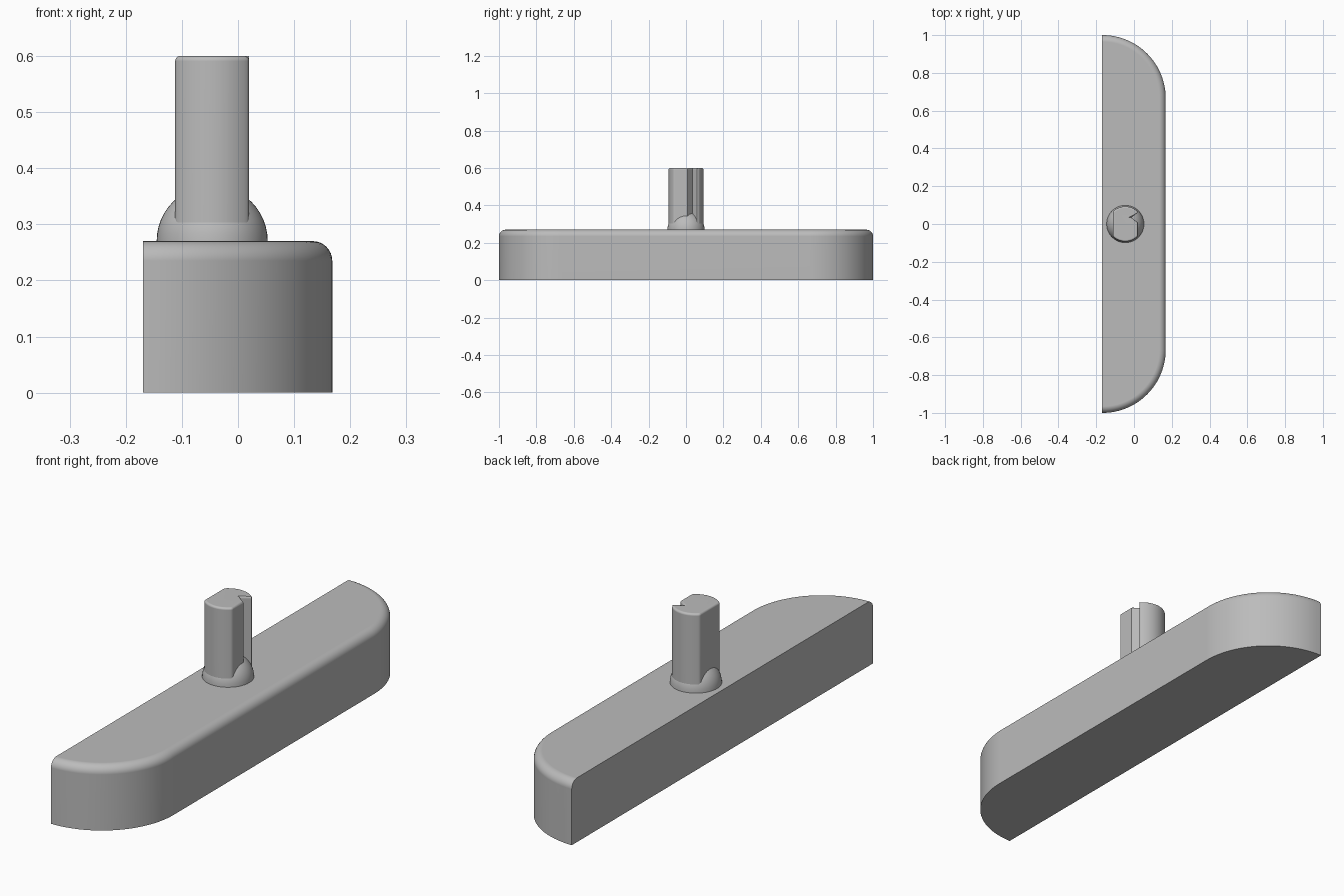
import bpy
import bmesh
from math import sin, cos, pi, radians, asin, acos

cube = bpy.data.objects.get("Cube")
if cube:
    bpy.data.objects.remove(cube, do_unlink=True)

grey = bpy.data.materials.new("plain grey")
grey.use_nodes = True
colour = (0.5, 0.5, 0.5, 1)
grey.diffuse_color = colour
grey.node_tree.nodes["Principled BSDF"].inputs["Base Color"].default_value = colour


def finish(bm, name):
    """Turn a bmesh into a smooth object with crisp hard edges."""
    bmesh.ops.recalc_face_normals(bm, faces=bm.faces[:])
    mesh = bpy.data.meshes.new(name)
    bm.to_mesh(mesh)
    bm.free()
    mesh.materials.append(grey)
    obj = bpy.data.objects.new(name, mesh)
    bpy.context.collection.objects.link(obj)
    bpy.ops.object.select_all(action="DESELECT")
    obj.select_set(True)
    bpy.context.view_layer.objects.active = obj
    bpy.ops.object.shade_smooth_by_angle(angle=radians(35))
    weighted = obj.modifiers.new("even shading", "WEIGHTED_NORMAL")
    weighted.keep_sharp = True
    return obj


def loft(bm, rings):
    """Skin closed rings of equal length and cap both ends."""
    loops = [[bm.verts.new(p) for p in ring] for ring in rings]
    for low, high in zip(loops, loops[1:]):
        for i in range(len(low)):
            j = (i + 1) % len(low)
            bm.faces.new((low[i], low[j], high[j], high[i]))
    bm.faces.new(loops[0])
    bm.faces.new(loops[-1])
    return loops


# Long base: flat on one side, rounded ends, rolled top rim on the curved side
SIDE, ROUND, TOP, RIM = 0.168, 0.335, 0.27, 0.035
ARC_X, ARC_Y = SIDE - ROUND, 1 - ROUND
STEPS = 24


def base_ring(inset, z):
    r = ROUND - inset
    arc = [(ARC_X + r * cos(a), ARC_Y + r * sin(a))
           for a in (pi / 2 * i / STEPS for i in range(STEPS + 1))]
    arc[-1] = (-0.169, arc[-1][1])
    return [(x, y, z) for x, y in arc] + [(x, -y, z) for x, y in reversed(arc)]


rings = [base_ring(0, 0)]
for i in range(9):
    a = pi / 2 * i / 8
    rings.append(base_ring(RIM * (1 - cos(a)), TOP - RIM + RIM * sin(a)))
bm = bmesh.new()
loft(bm, rings)
finish(bm, "base")

# Half-ball collar where the stem meets the base
STEM_X, BALL = -0.046, 0.099
bm = bmesh.new()
bmesh.ops.create_uvsphere(bm, u_segments=48, v_segments=24, radius=BALL)
bmesh.ops.bisect_plane(bm, geom=bm.verts[:] + bm.edges[:] + bm.faces[:],
                       plane_co=(0, 0, -0.002), plane_no=(0, 0, 1), clear_inner=True)
bmesh.ops.translate(bm, verts=bm.verts[:], vec=(STEM_X, 0, TOP))
finish(bm, "collar")

# Stem: cylinder with two flats, and a vee groove along one flat
RADIUS, HALF, STEM_TOP = 0.093, 0.066, 0.60
start = acos(HALF / RADIUS)
arc = [start + (pi - 2 * start) * i / 12 for i in range(13)]
front = [(RADIUS * cos(a), -RADIUS * sin(a)) for a in reversed(arc)]
back = [(RADIUS * cos(a), RADIUS * sin(a)) for a in arc]
groove = [(HALF, 0.008), (0.032, 0.034), (HALF, 0.060)]
outline = front + groove + back
bm = bmesh.new()
loft(bm, [[(STEM_X + x, y, z) for x, y in outline] for z in (0.26, STEM_TOP)])
bm.normal_update()

# Soften the flat corners first, then the top rim
corners = [e for e in bm.edges
           if abs(e.verts[0].co.z - e.verts[1].co.z) > 0.1
           and e.calc_face_angle() > radians(25)
           and abs(e.verts[0].co.x - STEM_X) > HALF - 0.001
           and abs(e.verts[0].co.y) > 0.062]
bmesh.ops.bevel(bm, geom=corners, offset=0.006, segments=4, profile=0.5, affect="EDGES")
rim = [e for e in bm.edges if all(v.co.z > STEM_TOP - 0.001 for v in e.verts)]
bmesh.ops.bevel(bm, geom=rim, offset=0.009, segments=4, profile=0.5, affect="EDGES")
finish(bm, "stem")
